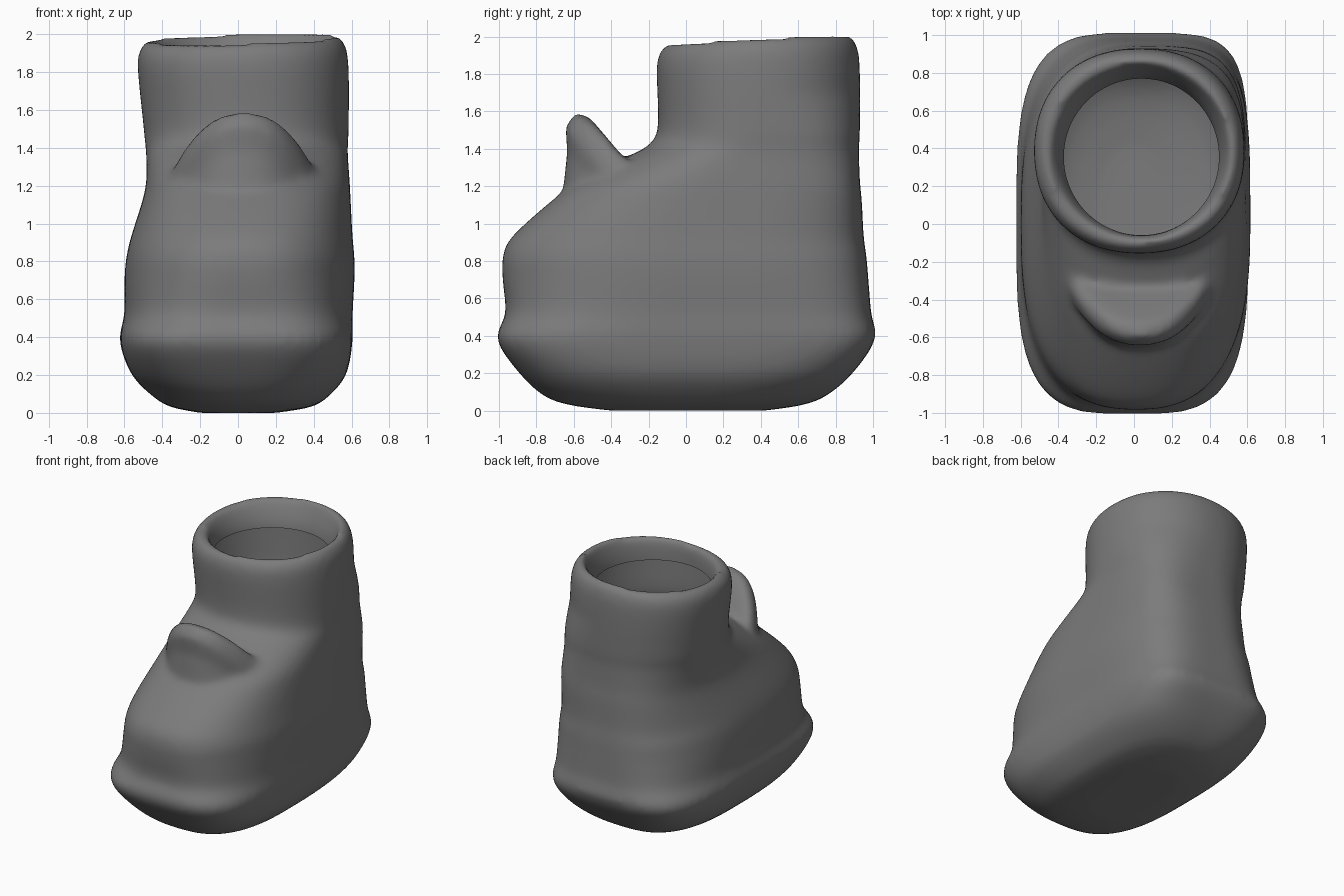
import bpy, bmesh, math

if "Cube" in bpy.data.objects:
    bpy.data.objects.remove(bpy.data.objects["Cube"], do_unlink=True)

# One grey knit colour
GREY = (0.2, 0.2, 0.2, 1)
mat = bpy.data.materials.new("grey knit")
mat.use_nodes = True
mat.diffuse_color = GREY
bsdf = mat.node_tree.nodes["Principled BSDF"]
bsdf.inputs["Base Color"].default_value = GREY
bsdf.inputs["Roughness"].default_value = 0.8

SEGMENTS = 96


def clamp(value):
    return min(1, max(0, value))


def superellipse(angle_part, low, high, power):
    middle, half = (low + high) / 2, (high - low) / 2
    return middle + half * math.copysign(abs(angle_part) ** (2 / power), angle_part)


def ring(bm, z, left, right, front, back, power):
    """Rounded section with a squarer left heel corner; the cuff rises to the back."""
    heel = power + 1.5 * clamp(z * 3) * clamp((1.7 - z) * 2)
    verts = []
    for i in range(SEGMENTS):
        angle = math.tau * i / SEGMENTS
        c, s = math.cos(angle), math.sin(angle)
        corner = heel if c > 0 and s > 0 else power
        x = superellipse(c, left, right, corner)
        y = superellipse(s, front, back, corner)
        lift = max(0, z - 1.7) * (0.18 * (y - 0.4) + 0.1 * x)
        verts.append(bm.verts.new((x, y, z + lift)))
    return verts


def smooth_sections(rows, steps=4):
    """Catmull-Rom interpolation between the rows."""
    padded = [rows[0], *rows, rows[-1]]
    result = []
    for quad in zip(padded, padded[1:], padded[2:], padded[3:]):
        for k in range(steps):
            t = k / steps
            row = []
            for before, start, end, after in zip(*quad):
                slope_in, slope_out = (end - before) / 2, (after - start) / 2
                ease = t * t * (3 - 2 * t)
                row.append(start + (end - start) * ease
                           + slope_in * t * (1 - t) ** 2 - slope_out * t * t * (1 - t))
            result.append(row)
    return result + [rows[-1]]


def loft(bm, rings):
    for lower, upper in zip(rings, rings[1:]):
        count = len(lower)
        for i in range(count):
            j = (i + 1) % count
            bm.faces.new((lower[i], lower[j], upper[j], upper[i]))
    bm.faces.new(rings[0][::-1])
    bm.faces.new(rings[-1])


# Foot, shaft and rolled cuff: height, left, right, front, back, squareness
SECTIONS = [
    (0, -.2, .2, -.4, .42, 2.4), (.03, -.35, .38, -.62, .62, 2.5),
    (.08, -.44, .47, -.76, .75, 2.8), (.2, -.56, .57, -.89, .89, 3.2),
    (.38, -.625, .605, -1.01, 1.01, 3.6), (.52, -.6, .605, -.965, .99, 3),
    (.7, -.6, .615, -.98, .975, 2.6), (.82, -.59, .615, -.98, .965, 2.5),
    (.93, -.565, .605, -.93, .95, 2.4), (1.12, -.505, .595, -.72, .94, 2.5),
    (1.22, -.485, .59, -.58, .93, 2.5), (1.36, -.485, .58, -.31, .925, 2.3),
    (1.42, -.49, .58, -.2, .925, 2.2), (1.52, -.5, .585, -.15, .93, 2.2),
    (1.88, -.53, .58, -.155, .925, 2.2), (1.98, -.47, .52, -.1, .87, 2.1),
    (1.94, -.42, .49, -.07, .83, 2), (1.8, -.37, .45, -.06, .77, 2),
    (1.6, -.37, .45, -.06, .77, 2),
]
bm = bmesh.new()
loft(bm, [ring(bm, *row) for row in smooth_sections(SECTIONS)])

# Curved tongue standing on the instep
TONGUE_STEPS = 12
slices = []
for i in range(-TONGUE_STEPS, TONGUE_STEPS + 1):
    u = i / TONGUE_STEPS
    bend = abs(u) ** 2.4
    x = 0.03 + 0.4 * u
    y = -0.645 + 0.3 * bend
    top = 1.588 - 0.35 * bend
    section = [(-.02, 1), (-.01, 1.2), (.01, top - .2), (0, top - .07), (.05, top),
               (.12, top - .01), (.19, top - .09), (.3, top - .23), (.3, 1)]
    slices.append([bm.verts.new((x, y + depth, z)) for depth, z in section])
loft(bm, slices)
bmesh.ops.recalc_face_normals(bm, faces=bm.faces)

mesh = bpy.data.meshes.new("bootie")
bm.to_mesh(mesh)
bm.free()
boot = bpy.data.objects.new("bootie", mesh)
bpy.context.collection.objects.link(boot)

# Fuse the parts into one soft skin
fuse = boot.modifiers.new("fuse", "REMESH")
fuse.mode = "VOXEL"
fuse.voxel_size = 0.022
soften = boot.modifiers.new("soften", "SMOOTH")
soften.factor = 0.5
soften.iterations = 14
skin = bpy.data.meshes.new_from_object(boot.evaluated_get(bpy.context.evaluated_depsgraph_get()))
boot.modifiers.clear()
boot.data = skin

# Open the shaft below the rolled cuff
LIP = 1.8
bm = bmesh.new()
bm.from_mesh(skin)
bmesh.ops.bisect_plane(bm, geom=bm.verts[:] + bm.edges[:] + bm.faces[:],
                       plane_co=(0, 0, LIP), plane_no=(0, 0, 1))
inside = []
for face in bm.faces:
    centre = face.calc_center_median()
    if LIP - 0.3 < centre.z < LIP and math.hypot(centre.x - 0.04, centre.y - 0.36) < 0.45:
        inside.append(face)
bmesh.ops.delete(bm, geom=inside, context="FACES")
bm.to_mesh(skin)
bm.free()
skin.materials.clear()
skin.materials.append(mat)
for poly in skin.polygons:
    poly.use_smooth = True
    poly.material_index = 0
